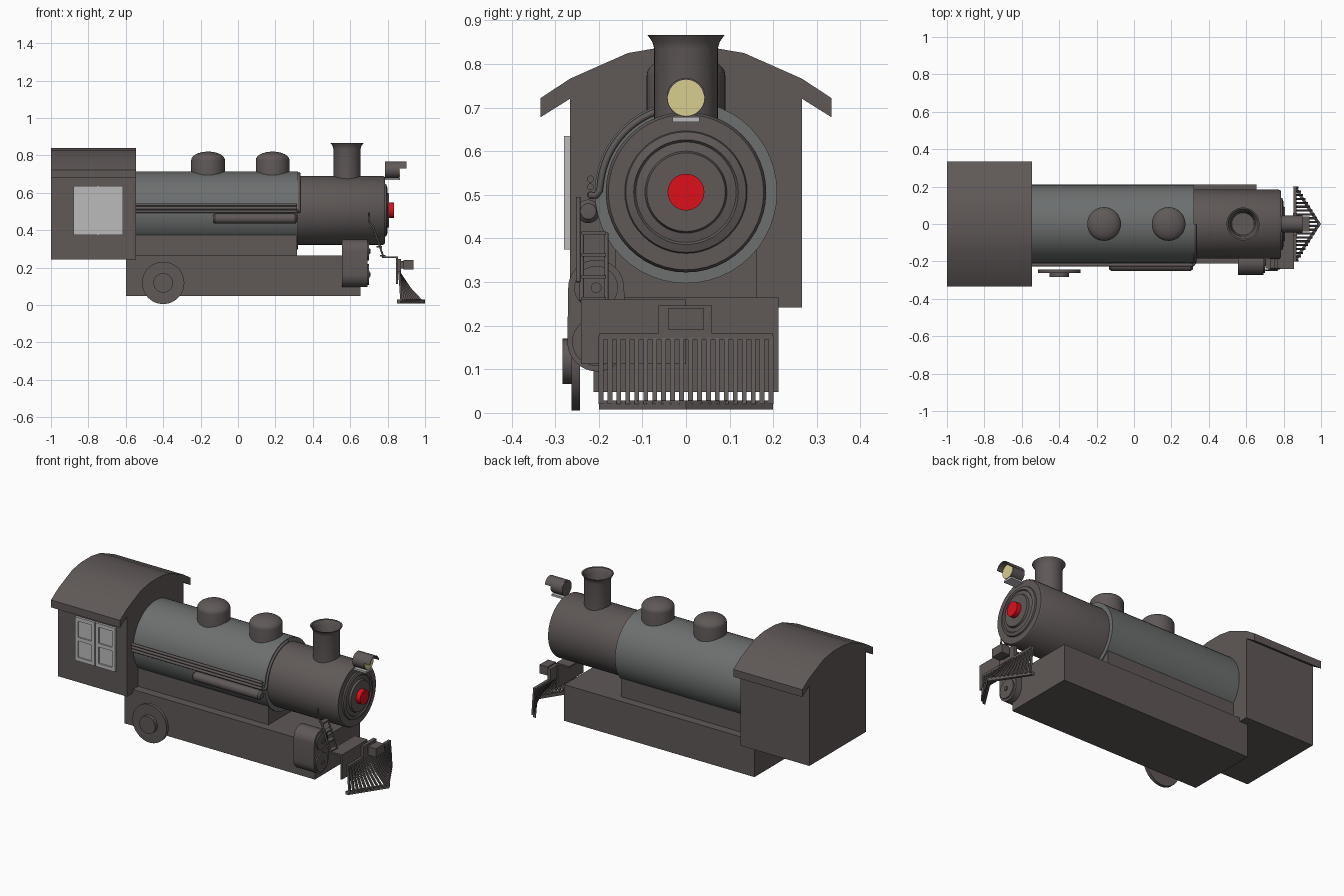
import bpy, bmesh, math
from mathutils import Matrix, Vector

if "Cube" in bpy.data.objects:
    bpy.data.objects.remove(bpy.data.objects["Cube"])


def material(name, rgb):
    m = bpy.data.materials.new(name)
    m.diffuse_color = (*rgb, 1)
    m.use_nodes = True
    m.node_tree.nodes["Principled BSDF"].inputs["Base Color"].default_value = m.diffuse_color
    return m


IRON = material("iron", (0.115, 0.098, 0.096))
STEEL = material("steel", (0.15, 0.16, 0.158))
PALE = material("pale_grey", (0.5, 0.5, 0.5))
RED = material("red", (0.72, 0.005, 0.01))
YELLOW = material("yellow", (0.68, 0.62, 0.28))


def finish(bm, name, mat, smooth=True):
    bmesh.ops.remove_doubles(bm, verts=bm.verts, dist=1e-5)
    bmesh.ops.recalc_face_normals(bm, faces=bm.faces)
    me = bpy.data.meshes.new(name)
    bm.to_mesh(me)
    bm.free()
    ob = bpy.data.objects.new(name, me)
    bpy.context.collection.objects.link(ob)
    me.materials.append(mat)
    if smooth:
        bpy.ops.object.select_all(action='DESELECT')
        ob.select_set(True)
        bpy.context.view_layer.objects.active = ob
        bpy.ops.object.shade_smooth_by_angle(angle=math.radians(35))
    return ob


def add_box(bm, x, y, z):
    size = Vector((x[1] - x[0], y[1] - y[0], z[1] - z[0]))
    mid = Vector((sum(x) / 2, sum(y) / 2, sum(z) / 2))
    bmesh.ops.create_cube(bm, size=1, matrix=Matrix.Translation(mid) @ Matrix.Diagonal((*size, 1)))


def boxes(name, mat, *specs):
    bm = bmesh.new()
    for s in specs:
        add_box(bm, *s)
    return finish(bm, name, mat, False)


def lathe(name, mat, profile, origin, axis='X', n=48):
    """Revolve (radius, height) pairs about an axis through origin."""
    rot = {'X': Matrix.Rotation(math.pi / 2, 4, 'Y'),
           'Y': Matrix.Rotation(math.pi / 2, 4, 'X'), 'Z': Matrix()}[axis]
    mat4 = Matrix.Translation(origin) @ rot
    bm = bmesh.new()
    vs = [bm.verts.new(mat4 @ Vector((r, 0, h))) for r, h in profile]
    es = [bm.edges.new(p) for p in zip(vs, vs[1:])]
    bmesh.ops.spin(bm, geom=vs + es, cent=origin, axis=mat4.to_3x3() @ Vector((0, 0, 1)),
                   angle=math.tau, steps=n, use_duplicate=False)
    return finish(bm, name, mat)


def rod(name, mat, r, h0, h1, origin, axis='X'):
    return lathe(name, mat, [(0, h0), (r, h0), (r, h1), (0, h1)], origin, axis)


def prism(name, mat, pts, x0, x1):
    """Extrude a (y, z) outline along x."""
    bm = bmesh.new()
    f = bm.faces.new([bm.verts.new((x0, y, z)) for y, z in pts])
    g = bmesh.ops.extrude_face_region(bm, geom=[f])['geom']
    bmesh.ops.translate(bm, verts=[v for v in g if isinstance(v, bmesh.types.BMVert)], vec=(x1 - x0, 0, 0))
    return finish(bm, name, mat)


def tube(name, mat, pts, r):
    cu = bpy.data.curves.new(name, 'CURVE')
    cu.dimensions = '3D'
    cu.bevel_depth, cu.bevel_resolution, cu.use_fill_caps = r, 3, True
    sp = cu.splines.new('POLY')
    sp.points.add(len(pts) - 1)
    for p, co in zip(sp.points, pts):
        p.co = (*co, 1)
    ob = bpy.data.objects.new(name, cu)
    bpy.context.collection.objects.link(ob)
    cu.materials.append(mat)
    bpy.ops.object.select_all(action='DESELECT')
    ob.select_set(True)
    bpy.context.view_layer.objects.active = ob
    bpy.ops.object.convert(target='MESH')


def arc(cy, cz, r, a0, a1, n=16):
    return [(cy + r * math.cos(math.radians(a0 + (a1 - a0) * i / n)),
             cz + r * math.sin(math.radians(a0 + (a1 - a0) * i / n))) for i in range(n + 1)]


BZ = 0.506  # boiler axis height

# Frame and firebox
boxes("base_frame", IRON, ((-0.6, 0.655), (-0.212, 0.212), (0.048, 0.264)))
boxes("boiler_saddle", IRON, ((-0.55, 0.315), (-0.162, 0.162), (0.255, 0.38)))

# Cab: walls under the arched roof, one outline each
upper = [(0.333, 0.722), (0.266, 0.766), (0.133, 0.825), (0.05, 0.839)]
lower = [(0.333, 0.678), (0.266, 0.72), (0.133, 0.78), (0.05, 0.794)]
flip = lambda pts: [(-y, z) for y, z in reversed(pts)]
prism("cab_roof", IRON, upper + flip(upper) + [(-y, z) for y, z in lower] + lower[::-1], -1.0, -0.545)
wall = [(0.266, 0.242)] + [(y, z + 0.005) for y, z in lower[1:]]
prism("cab_body", IRON, wall + flip(wall), -1.0, -0.545)

# Double window on the front side of the cab
boxes("window_panes", PALE, ((-0.88, -0.615), (-0.272, -0.26), (0.375, 0.635)))
bars = []
for x0 in (-0.88, -0.744):
    x1 = x0 + 0.129
    for a in (x0, x1 - 0.02):
        bars.append(((a, a + 0.02), (-0.28, -0.265), (0.375, 0.635)))
    for z in (0.375, 0.495, 0.613):
        bars.append(((x0 + 0.02, x1 - 0.02), (-0.28, -0.265), (z, z + 0.022)))
boxes("window_frames", PALE, *bars)

# Boiler and smokebox with its door
rod("boiler", STEEL, 0.209, -0.55, 0.322, (0, 0, BZ))
lathe("smokebox", IRON, [(0, 0.31), (0.184, 0.31), (0.184, 0.775), (0.178, 0.785), (0, 0.785)], (0, 0, BZ))
lathe("smokebox_door", IRON, [(0.142, 0.78), (0.138, 0.793), (0.12, 0.799), (0.115, 0.793), (0.094, 0.797),
                              (0.09, 0.808), (0, 0.808)], (0, 0, BZ))
rod("door_hub", RED, 0.042, 0.80, 0.835, (0, 0, BZ))

# Domes and funnel
for i, x in enumerate((-0.16, 0.185)):
    prof = [(0, 0.66), (0.09, 0.66), (0.09, 0.775)]
    prof += [(0.09 * math.cos(t), 0.775 + 0.045 * math.sin(t)) for t in (math.pi / 16 * k for k in range(1, 8))]
    lathe("dome_%d" % (i + 1), IRON, prof + [(0, 0.82)], (x, 0, 0), 'Z')
lathe("funnel", IRON, [(0, 0.65), (0.073, 0.65), (0.073, 0.835), (0.077, 0.85), (0.088, 0.866),
                       (0.08, 0.864), (0.066, 0.84), (0.06, 0.72), (0, 0.72)], (0.583, 0, 0), 'Z')

# Headlamp with hood and bracket
HZ = 0.723
rod("headlamp_body", IRON, 0.044, 0.785, 0.862, (0, 0, HZ))
rod("headlamp_lens", YELLOW, 0.042, 0.855, 0.865, (0, 0, HZ))
prism("headlamp_hood", IRON, arc(0, HZ, 0.045, 10, 170) + arc(0, HZ, 0.041, 170, 10), 0.79, 0.90)
boxes("headlamp_bracket", PALE, ((0.775, 0.865), (-0.031, 0.031), (0.667, 0.678)))

# Pipes and air tank along the boiler side
for i, z in enumerate((0.5, 0.518, 0.536)):
    tube("side_pipe_%d" % (i + 1), IRON, [(-0.55, -0.219, z), (0.315, -0.219, z)], 0.008)
over = [(0.326, y, z) for y, z in arc(0, BZ, 0.197, 90, 172, 20)]
tube("front_pipe", IRON, over + [(0.326, -0.198, 0.51), (0.326, -0.206, 0.499), (0.315, -0.22, 0.498)], 0.008)
lathe("air_tank", IRON, [(0, -0.135), (0.018, -0.133), (0.027, -0.122), (0.027, 0.304), (0.018, 0.315), (0, 0.317)],
      (0, -0.224, 0.462), n=24)

# Drive wheel
rod("wheel", IRON, 0.113, 0.243, 0.262, (-0.4, 0, 0.118), 'Y')
rod("wheel_hub", IRON, 0.052, 0.25, 0.283, (-0.4, 0, 0.118), 'Y')

# Steam cylinder: rounded block with two end covers
prism("steam_cylinder", IRON, arc(-0.206, 0.287, 0.064, 0, 180) + arc(-0.204, 0.163, 0.068, 180, 360), 0.555, 0.692)
for nm, z, r in (("upper", 0.287, 0.05), ("lower", 0.163, 0.055)):
    lathe("cylinder_cover_" + nm, IRON, [(r, 0.68), (r, 0.7), (0.012, 0.702), (0.012, 0.708), (0, 0.708)],
          (0, -0.206, z), n=32)

# Pilot deck, beam and steps
boxes("pilot_deck", IRON, ((0.77, 0.855), (-0.241, 0), (0.25, 0.26)), ((0.845, 0.855), (-0.241, 0), (0.112, 0.26)))
for nm, y in (("outer", -0.239), ("inner", -0.183)):
    tube("step_rail_" + nm, IRON, [(0.778, y, 0.257), (0.722, y, 0.412)], 0.005)
for i in range(4):
    x, z = 0.778 - 0.0187 * i, 0.262 + 0.05 * i
    boxes("step_%d" % (i + 1), IRON, ((x - 0.018, x + 0.01), (-0.239, -0.183), (z - 0.004, z + 0.004)))
tube("hand_rail", IRON, [(0.765, -0.247, 0.30), (0.725, -0.247, 0.41), (0.703, -0.247, 0.44),
                         (0.700, -0.247, 0.495)], 0.005)

# Coupler
boxes("coupler_plate", IRON, ((0.85, 0.872), (-0.063, 0.06), (0.175, 0.246)))
boxes("coupler", IRON, ((0.87, 0.89), (-0.025, 0.025), (0.195, 0.235)), ((0.885, 0.938), (-0.04, 0.04), (0.19, 0.241)))

# Cowcatcher: slats fanning to a pointed foot bar
bm = bmesh.new()
add_box(bm, (0.852, 0.87), (-0.2, 0.2), (0.168, 0.182))
N = 20
for i in range(N):
    y = -0.195 + 0.39 * i / (N - 1)
    foot = 0.87 + 0.122 * (1 - abs(y) / 0.2)
    path = [(0.862, 0.176), (0.866 + (foot - 0.866) * 0.45, 0.09), (foot, 0.02)]
    rings = [[bm.verts.new((x + dx, y + dy, z)) for dx, dy in
              ((-0.006, -0.0055), (0.006, -0.0055), (0.006, 0.0055), (-0.006, 0.0055))] for x, z in path]
    for a, b in zip(rings, rings[1:]):
        for k in range(4):
            bm.faces.new((a[k], a[(k + 1) % 4], b[(k + 1) % 4], b[k]))
    bm.faces.new(rings[0])
    bm.faces.new(rings[-1])
finish(bm, "cowcatcher_slats", IRON, False)
bm = bmesh.new()
outline = [(0.868, -0.2), (1.0, 0), (0.868, 0.2), (0.85, 0.2), (0.98, 0), (0.85, -0.2)]
f = bm.faces.new([bm.verts.new((x, y, 0)) for x, y in outline])
g = bmesh.ops.extrude_face_region(bm, geom=[f])['geom']
bmesh.ops.translate(bm, verts=[v for v in g if isinstance(v, bmesh.types.BMVert)], vec=(0, 0, 0.02))
foot_bar = finish(bm, "cowcatcher_foot", IRON, False)
foot_bar.location.z = 0.008
